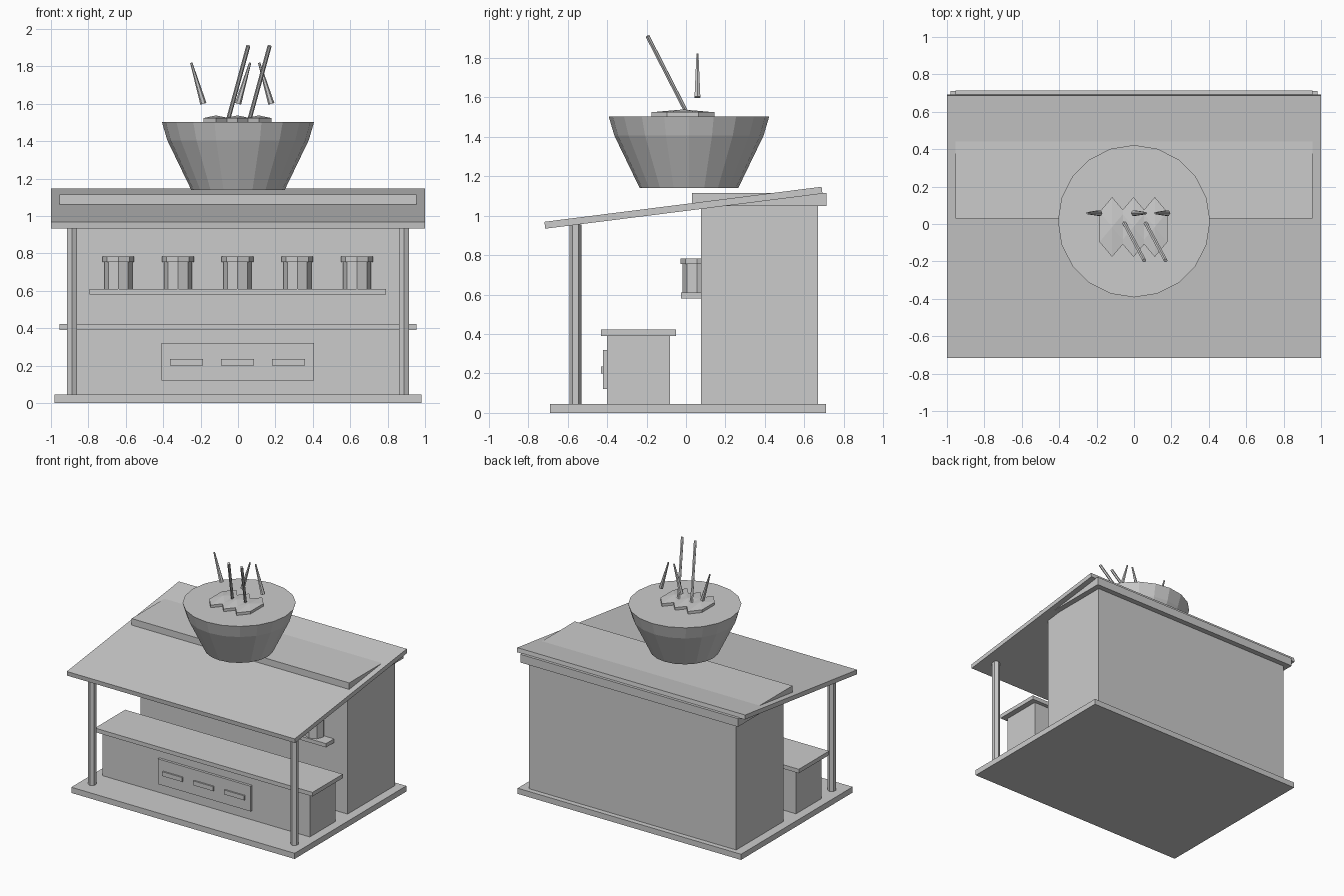
import bpy, bmesh, math
from mathutils import Vector, Matrix

if "Cube" in bpy.data.objects:
    bpy.data.objects.remove(bpy.data.objects["Cube"], do_unlink=True)

# One plain grey for every part
grey = bpy.data.materials.new("light_grey")
grey.use_nodes = True
GREY = (0.6, 0.6, 0.6, 1)
grey.diffuse_color = GREY
for node in grey.node_tree.nodes:
    if node.type == 'BSDF_PRINCIPLED':
        node.inputs["Base Color"].default_value = GREY


def finish(name, bm):
    bmesh.ops.recalc_face_normals(bm, faces=bm.faces[:])
    mesh = bpy.data.meshes.new(name)
    bm.to_mesh(mesh)
    bm.free()
    mesh.materials.append(grey)
    obj = bpy.data.objects.new(name, mesh)
    bpy.context.collection.objects.link(obj)
    return obj


def box(name, x, y, z):
    """Box spanning the (low, high) pair given on each axis."""
    bm = bmesh.new()
    bmesh.ops.create_cube(bm, size=1)
    for v in bm.verts:
        v.co = Vector(r[0] if c < 0 else r[1] for c, r in zip(v.co, (x, y, z)))
    return finish(name, bm)


def lathe(name, profile, sides, centre=(0, 0), stretch=1):
    """Faceted turned solid from (radius, z) rings, first corner on +y."""
    bm = bmesh.new()
    rings = []
    for r, z in profile:
        if r == 0:
            rings.append([bm.verts.new((*centre, z))] * sides)
            continue
        angles = [math.tau * i / sides for i in range(sides)]
        rings.append([bm.verts.new((centre[0] + r * math.sin(a),
                                    centre[1] + r * stretch * math.cos(a), z))
                      for a in angles])
    for low, high in zip(rings, rings[1:]):
        for i in range(sides):
            j = (i + 1) % sides
            quad = (low[i], low[j], high[j], high[i])
            bm.faces.new(list(dict.fromkeys(quad)))
    for ring in (rings[0], rings[-1]):
        if ring[0] is not ring[1]:
            bm.faces.new(ring)
    return finish(name, bm)


def rod(name, start, end, r_start, r_end, sides=6):
    """Straight, possibly tapered stick between two points."""
    start, end = Vector(start), Vector(end)
    axis = end - start
    obj = lathe(name, [(r_start, 0), (r_end, axis.length)], sides)
    turn = axis.to_track_quat('Z', 'Y').to_matrix().to_4x4()
    obj.data.transform(Matrix.Translation(start) @ turn)
    return obj


# Building
box("floor_slab", (-0.98, 0.98), (-0.69, 0.71), (0, 0.045))
box("back_room", (-0.91, 0.91), (0.075, 0.67), (0.045, 1.05))
box("room_cap", (-0.955, 0.955), (0.03, 0.713), (1.05, 1.115))

# Sloping roof
roof = box("sloping_roof", (-1, 1), (-0.708, 0.708), (-0.0175, 0.0175))
roof.data.transform(Matrix.Translation((0, -0.013, 1.04))
                    @ Matrix.Rotation(math.radians(7.2), 4, 'X'))

# Front posts
for side, x in (("right", -0.888), ("left", 0.888)):
    lathe(f"{side}_post", [(0.03, 0.045), (0.03, 0.955)], 6, (x, -0.56))

# Counter with front panel and slats
box("counter_body", (-0.91, 0.91), (-0.4, -0.08), (0.045, 0.39))
box("counter_top", (-0.955, 0.955), (-0.43, -0.05), (0.39, 0.422))
box("counter_panel", (-0.41, 0.405), (-0.42, -0.4), (0.12, 0.32))
for i in (-1, 0, 1):
    x = i * 0.272 - 0.003
    box(f"panel_slat_{i + 2}", (x - 0.088, x + 0.088), (-0.432, -0.42), (0.2, 0.235))

# Shelf with lidded jars
box("shelf", (-0.795, 0.79), (-0.025, 0.13), (0.58, 0.61))
for i in range(5):
    spot = ((i - 2) * 0.319 - 0.002, 0.057)
    lathe(f"jar_{i + 1}", [(0.075, 0.61), (0.075, 0.755)], 8, spot)
    lathe(f"jar_lid_{i + 1}", [(0.085, 0.755), (0.085, 0.783)], 8, spot)

# Rooftop bowl
lathe("bowl", [(0.25, 1.14), (0.378, 1.405), (0.407, 1.503)], 20, (0, 0.015))

# Dumplings, chopsticks and steam wisps
for i in (-1, 0, 1):
    lathe(f"dumpling_{i + 2}", [(0.078, 1.49), (0.078, 1.524), (0, 1.538)],
          6, (i * 0.114 - 0.003, -0.016), stretch=2.05)
for i, x in enumerate((-0.057, 0.057)):
    rod(f"chopstick_{i + 1}", (x, 0.015, 1.5), (x + 0.112, -0.195, 1.91), 0.011, 0.011)
for i, (low, high) in enumerate(((-0.185, -0.25), (0.0, 0.065), (0.178, 0.113))):
    rod(f"steam_wisp_{i + 1}", (low, 0.058, 1.6), (high, 0.058, 1.82), 0.017, 0.006)
